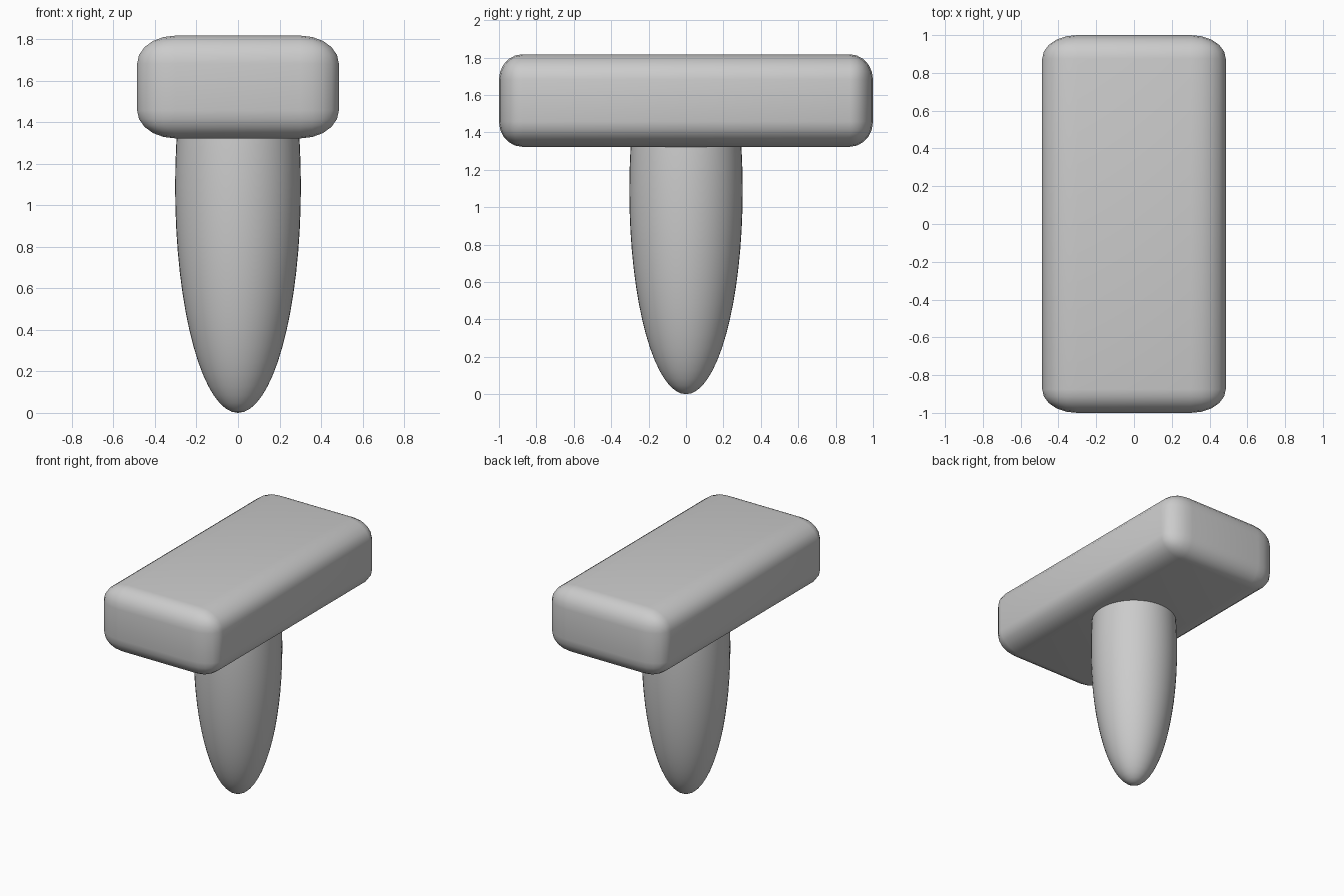
import bpy, bmesh

if "Cube" in bpy.data.objects:
    bpy.data.objects.remove(bpy.data.objects["Cube"])


def make_object(name, bm):
    mesh = bpy.data.meshes.new(name)
    bm.to_mesh(mesh)
    bm.free()
    obj = bpy.data.objects.new(name, mesh)
    bpy.context.collection.objects.link(obj)
    bpy.ops.object.select_all(action='DESELECT')
    bpy.context.view_layer.objects.active = obj
    obj.select_set(True)
    bpy.ops.object.shade_smooth_by_angle(angle=0.7)
    return obj


# Head: block bevelled in units of its corner radii, then stretched to size
size = (0.972, 2.0, 0.495)
radii = (0.185, 0.125, 0.135)
bm = bmesh.new()
bmesh.ops.create_cube(bm, size=1)
bmesh.ops.scale(bm, vec=[s / r for s, r in zip(size, radii)], verts=bm.verts)
bmesh.ops.bevel(bm, geom=bm.edges[:], offset=1, segments=5, profile=0.5,
                affect='EDGES')
bmesh.ops.scale(bm, vec=radii, verts=bm.verts)
bmesh.ops.translate(bm, vec=(0, 0, 1.3225 + size[2] / 2), verts=bm.verts)
make_object("head_block", bm)

# Stem: long ellipsoid, cut off and capped inside the head
bm = bmesh.new()
bmesh.ops.create_uvsphere(bm, u_segments=48, v_segments=32, radius=1)
bmesh.ops.scale(bm, vec=(0.303, 0.303, 1.09), verts=bm.verts)
bmesh.ops.translate(bm, vec=(0, 0, 1.09), verts=bm.verts)
cut = bmesh.ops.bisect_plane(bm, geom=bm.verts[:] + bm.edges[:] + bm.faces[:],
                             plane_co=(0, 0, 1.4), plane_no=(0, 0, 1),
                             clear_outer=True)
rim = [e for e in cut["geom_cut"] if isinstance(e, bmesh.types.BMEdge)]
bmesh.ops.contextual_create(bm, geom=rim)
bmesh.ops.recalc_face_normals(bm, faces=bm.faces[:])
make_object("tapered_stem", bm)
